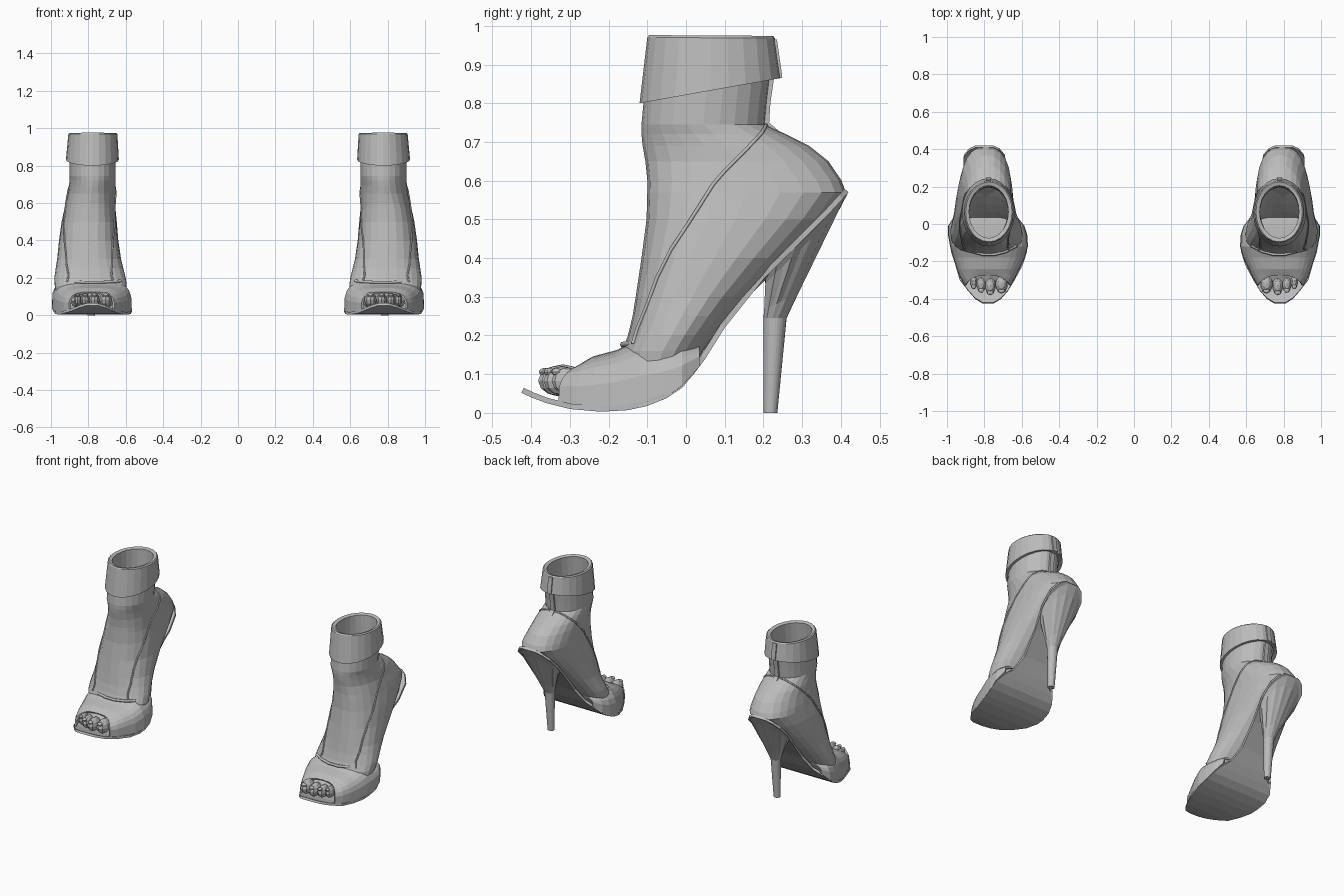
import bpy, bmesh
from math import cos, sin, pi
from mathutils import Vector

cube = bpy.data.objects.get("Cube")
if cube:
    bpy.data.objects.remove(cube)

grey = bpy.data.materials.new("grey_leather")
grey.use_nodes = True
grey.diffuse_color = (0.5, 0.5, 0.5, 1)
grey.node_tree.nodes["Principled BSDF"].inputs["Base Color"].default_value = (0.5, 0.5, 0.5, 1)
SIDES = 24


def finish(name, bm, thickness=0):
    """Turn a bmesh into an object mirrored into a pair."""
    bmesh.ops.recalc_face_normals(bm, faces=bm.faces)
    mesh = bpy.data.meshes.new(name)
    bm.to_mesh(mesh)
    bm.free()
    mesh.materials.append(grey)
    ob = bpy.data.objects.new(name, mesh)
    bpy.context.collection.objects.link(ob)
    if thickness:
        mod = ob.modifiers.new("thickness", 'SOLIDIFY')
        mod.thickness, mod.offset = thickness, -1
    ob.modifiers.new("pair", 'MIRROR').use_mirror_merge = False


def loft(name, rows, closed=True, caps=(), thickness=0):
    """Skin rows of points; caps lists the rows to close with a face."""
    bm = bmesh.new()
    rings = [[bm.verts.new(p) for p in row] for row in rows]
    n = len(rings[0])
    for a, b in zip(rings, rings[1:]):
        for i in range(n if closed else n - 1):
            j = (i + 1) % n
            bm.faces.new((a[i], a[j], b[j], b[i]))
    for c in caps:
        bm.faces.new(rings[c])
    finish(name, bm, thickness)


def power(v, e):
    return (1 if v >= 0 else -1) * abs(v) ** e


def angles():
    return [2 * pi * i / SIDES for i in range(SIDES)]


def slice_ring(z, front, back, left, right, e):
    cx, cy = (left + right) / 2, (front + back) / 2
    return [Vector((cx + (right - left) / 2 * power(cos(a), e),
                    cy + (back - front) / 2 * power(sin(a), e), z)) for a in angles()]


# Upper: horizontal slices (height, front y, back y, inner x, outer x, roundness)
slices = [
    (.10, -.17, .01, .60, .97, .85), (.16, -.165, .045, .595, .98, .87),
    (.20, -.15, .075, .60, .982, .9), (.25, -.138, .117, .613, .975, .9),
    (.30, -.13, .162, .625, .967, .9),
    (.40, -.115, .26, .64, .957, .87), (.50, -.102, .358, .648, .943, .82),
    (.57, -.10, .413, .655, .928, .8), (.60, -.10, .402, .655, .922, .85),
    (.65, -.105, .368, .655, .91, .95), (.69, -.112, .318, .655, .905, 1),
    (.72, -.115, .258, .655, .90, 1), (.745, -.115, .205, .655, .90, 1),
    (.80, -.11, .21, .655, .90, 1), (.87, -.105, .218, .655, .90, 1),
    (.965, -.095, .22, .655, .90, 1)]
loft("upper", [slice_ring(*s) for s in slices], thickness=.012)


def upper_x(y, z, side):
    """Surface x of the upper at a given depth and height."""
    for a, b in zip(slices, slices[1:]):
        if a[0] <= z <= b[0]:
            t = (z - a[0]) / (b[0] - a[0])
            f, k, l, r, e = [p + (q - p) * t for p, q in zip(a[1:], b[1:])]
            s = min(1, abs((y - (f + k) / 2) / ((k - f) / 2))) ** (1 / e)
            return (l + r) / 2 + side * (r - l) / 2 * (1 - s * s) ** (e / 2)


# Turned-down cuff, lower at the front, with an inner lining
def cuff_ring(zf, zb, front, back, left, right):
    ring = slice_ring(0, front, back, left, right, 1)
    for p in ring:
        p.z = zf + (zb - zf) * (p.y - front) / (back - front)
    return ring


loft("cuff", [cuff_ring(.81, .868, -.10, .225, .665, .895),
              cuff_ring(.80, .865, -.12, .245, .637, .92),
              cuff_ring(.97, .968, -.10, .23, .645, .907),
              cuff_ring(.976, .974, -.095, .225, .652, .90),
              cuff_ring(.97, .968, -.075, .205, .672, .882),
              cuff_ring(.80, .80, -.09, .20, .672, .882)])


def tube(name, points, radius):
    curve = bpy.data.curves.new(name, 'CURVE')
    curve.dimensions = '3D'
    curve.bevel_depth, curve.bevel_resolution = radius, 1
    spline = curve.splines.new('POLY')
    spline.points.add(len(points) - 1)
    for sp, p in zip(spline.points, points):
        sp.co = (*p, 1)
    curve.materials.append(grey)
    ob = bpy.data.objects.new(name, curve)
    bpy.context.collection.objects.link(ob)
    ob.modifiers.new("pair", 'MIRROR').use_mirror_merge = False


# Raised seams from the ankle to the instep, laid on the upper
seam = [(.207, .743), (.195, .722), (.16, .685), (.10, .625), (.07, .59), (0, .48),
        (-.04, .42), (-.075, .35), (-.10, .28), (-.125, .22), (-.14, .17)]
for label, side in (("inner", -1), ("outer", 1)):
    points = []
    for (y0, z0), (y1, z1) in zip(seam, seam[1:]):
        for k in range(6):
            y, z = y0 + (y1 - y0) * k / 6, z0 + (z1 - z0) * k / 6
            points.append((upper_x(y, z, side), y, z))
    tube(label + "_seam", points, .005)

# Back fastening strip
strip = [(.728, .235), (.75, .21), (.80, .213), (.862, .222), (.866, .244), (.965, .23)]
loft("back_strip", [[(.778 - .014, y - .01, z), (.778 - .014, y + .005, z),
                     (.778 + .014, y + .005, z), (.778 + .014, y - .01, z)]
                    for z, y in strip], caps=(0, -1))

# Sole: stations along the foot (y, z, centre x, half width)
sole = [(.42, .57, .80, .045), (.405, .553, .80, .08), (.37, .515, .80, .11),
        (.30, .445, .797, .115), (.2, .345, .793, .09), (.1, .22, .79, .085),
        (.05, .14, .79, .125), (.02, .10, .79, .175), (-.01, .065, .789, .2),
        (-.05, .038, .785, .21),
        (-.10, .018, .778, .208), (-.15, .007, .775, .202), (-.22, .003, .775, .18),
        (-.3, .01, .785, .147), (-.36, .025, .78, .105), (-.4, .04, .78, .07),
        (-.425, .052, .78, .03)]
rows = []
for i, (y, z, cx, w) in enumerate(sole):
    a, b = sole[max(i - 1, 0)], sole[min(i + 1, len(sole) - 1)]
    up = Vector((0, -(a[1] - b[1]), a[0] - b[0])).normalized() * .014
    low = [Vector((cx + s * w, y, z)) for s in (-1, 1)]
    rows.append([low[0], low[1], low[1] + up, low[0] + up])
loft("sole", rows, caps=(0, -1))

# Open-toed vamp: arches along the foot (y, centre x, half width, base z, top z)
arches = [(.035, .793, .172, .12, .176), (-.01, .79, .204, .07, .184),
          (-.06, .782, .212, .035, .188), (-.12, .775, .208, .015, .190),
          (-.18, .775, .192, .01, .162), (-.24, .78, .168, .01, .146),
          (-.285, .782, .149, .012, .136), (-.33, .782, .123, .022, .125)]
rows = []
for k, (y, cx, w, zb, zt) in enumerate(arches):
    pull = .055 * max(0, k - 5) / 2
    row = []
    for i in range(15):
        a = pi * i / 14
        row.append(Vector((cx - w * power(cos(a), .65), y + pull * sin(a) ** 2,
                           zb + (zt - zb) * power(sin(a), .52))))
    rows.append(row)
loft("vamp", rows, closed=False, thickness=.012)

# Gathered edge where the vamp meets the leg
tube("instep_fold", [(.776 + .15 * t, -.165 + .05 * t * t, .176 + .008 * t * t)
                     for t in (-1, -.6, -.2, .2, .6, 1)], .008)

# Fluted heel: seat outline narrowing to a slim stem
seat = [Vector((.797 + .113 * sin(a), .31 + .108 * cos(a), .457 + .11 * cos(a)))
        for a in angles()]
neck = [Vector((.785 + .03 * sin(a), .23 + .03 * cos(a), .245)) for a in angles()]
tip = [Vector((.785 + .02 * sin(a), .218 + .018 * cos(a), 0)) for a in angles()]


def flute(t):
    ring = [s.lerp(n, t) for s, n in zip(seat, neck)]
    mid = sum(ring, Vector()) / SIDES
    return [mid.lerp(p, 1 if i % 2 else .94) for i, p in enumerate(ring)]


loft("heel", [seat, flute(.15), flute(.8), neck, tip], caps=(0, -1))


# Toes and the front of the foot
def ball(name, centre, size):
    bm = bmesh.new()
    bmesh.ops.create_uvsphere(bm, u_segments=10, v_segments=6, radius=1)
    for v in bm.verts:
        v.co = Vector(c + s * p for c, s, p in zip(centre, size, v.co))
    finish(name, bm)


toes = [(.708, -.318, .034, .055), (.768, -.328, .029, .054),
        (.817, -.32, .025, .048), (.857, -.305, .021, .042)]
for x, y, r, length in toes:
    ball("toe", (x, y, .083), (r, length, r * .6 + .022))
    ball("toe_nail", (x, y - length * .7, .106), (r * .6, .014, .01))
ball("foot", (.78, -.22, .075), (.125, .11, .05))
